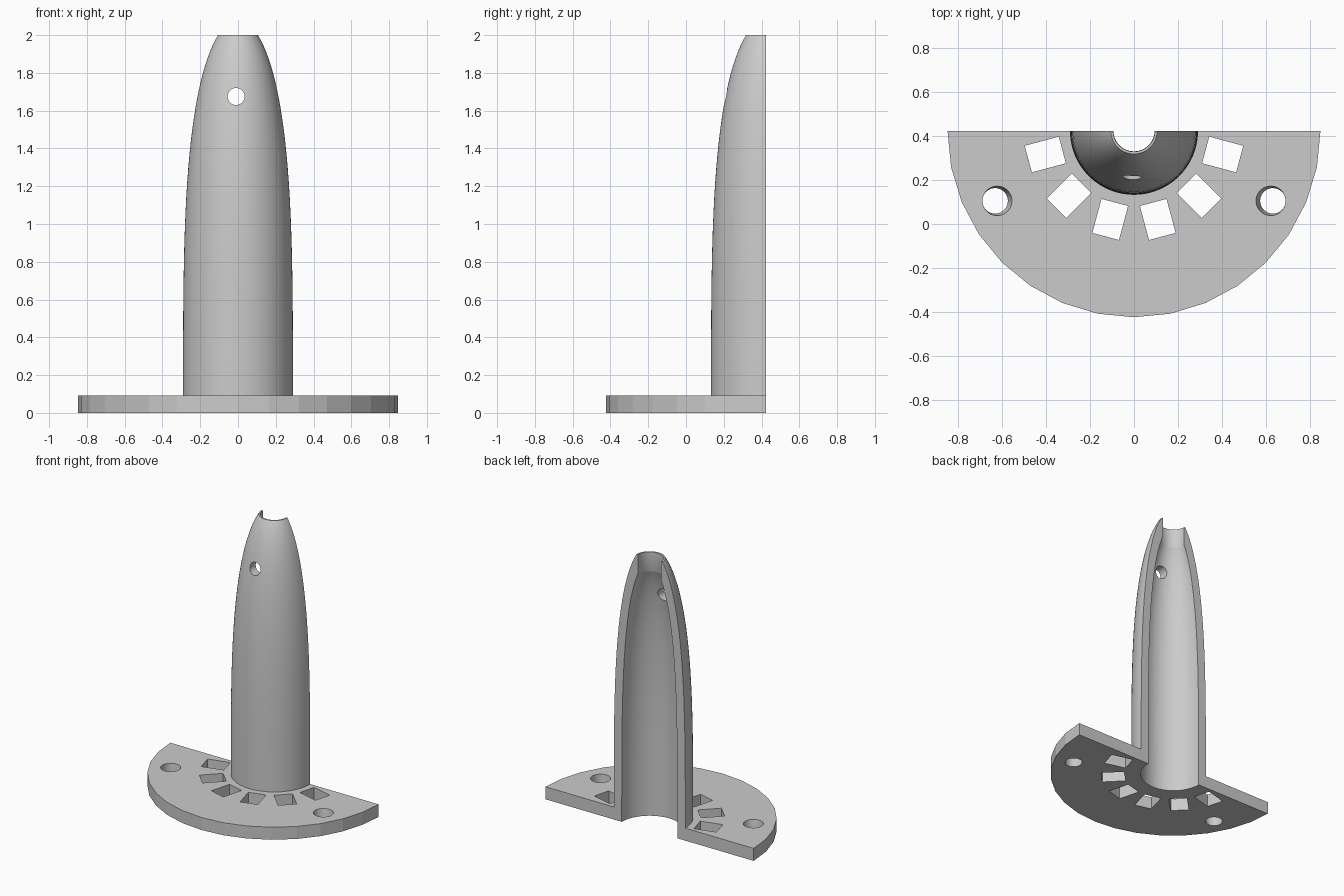
import bpy, bmesh
from math import sin, cos, pi, sqrt, radians
from mathutils import Matrix, Vector

if "Cube" in bpy.data.objects:
    bpy.data.objects.remove(bpy.data.objects["Cube"])

AXIS_Y = 0.4235      # the cut plane, which holds the tower axis
BASE_R, BASE_H = 0.847, 0.092
OUT_R, BORE_R, TIP_R = 0.291, 0.226, 0.095

grey = bpy.data.materials.new("plain grey")
grey.use_nodes = True
grey.diffuse_color = (0.6, 0.6, 0.6, 1)
grey.node_tree.nodes["Principled BSDF"].inputs["Base Color"].default_value = (0.6, 0.6, 0.6, 1)


def finish(bm, name):
    bmesh.ops.recalc_face_normals(bm, faces=bm.faces[:])
    mesh = bpy.data.meshes.new(name)
    bm.to_mesh(mesh)
    bm.free()
    mesh.materials.append(grey)
    obj = bpy.data.objects.new(name, mesh)
    bpy.context.collection.objects.link(obj)
    return obj


def cut(obj, cutters):
    """Subtract each cutter, then remove it."""
    bpy.context.view_layer.objects.active = obj
    for c in cutters:
        c.hide_render = True
        mod = obj.modifiers.new("hole", 'BOOLEAN')
        mod.operation = 'DIFFERENCE'
        mod.solver = 'EXACT'
        mod.object = c
        bpy.ops.object.modifier_apply(modifier=mod.name)
        bpy.data.objects.remove(c)


def half_arc(radius, steps):
    """Points from +x round the front to -x."""
    return [(radius * cos(pi * i / steps), AXIS_Y - radius * sin(pi * i / steps))
            for i in range(steps + 1)]


# Half-round base plate with the bore notch
bm = bmesh.new()
outline = half_arc(BASE_R, 16) + half_arc(BORE_R, 48)[::-1]
face = bm.faces.new([bm.verts.new((x, y, 0)) for x, y in outline])
solid = bmesh.ops.extrude_face_region(bm, geom=[face])["geom"]
bmesh.ops.translate(bm, verts=[v for v in solid if isinstance(v, bmesh.types.BMVert)],
                    vec=(0, 0, BASE_H))
base = finish(bm, "base_plate")

# Ring of square slots around the tower
cutters = []
for k in range(6):
    a = -radians(15 + 30 * k)
    bm = bmesh.new()
    bmesh.ops.create_cube(bm, size=1, matrix=Matrix.Translation((0, AXIS_Y, 0))
                          @ Matrix.Rotation(a, 4, 'Z')
                          @ Matrix.Translation((0.417, 0, 0))
                          @ Matrix.Diagonal((0.16, 0.125, 0.5, 1)))
    cutters.append(finish(bm, "slot_cutter"))

# Screw holes, narrowing and leaning outward towards the underside
for side in (-1, 1):
    bm = bmesh.new()
    bmesh.ops.create_cone(bm, cap_ends=True, segments=40, radius1=0.057,
                          radius2=0.068, depth=BASE_H + 0.02)
    for v in bm.verts:
        v.co += Vector((side * (0.632 if v.co.z < 0 else 0.62), 0.105, BASE_H / 2))
    cutters.append(finish(bm, "screw_cutter"))
cut(base, cutters)


# Half tower shell: tapering outside, tapering bore, straight hole at the tip
def taper(radius, height, z):
    return radius * sqrt(1 - (z / height) ** 3.62)


def levels(top, n):
    return [BASE_H + (top - BASE_H) * (1 - (1 - i / n) ** 1.6) for i in range(n + 1)]


profile = [(taper(OUT_R, 2.079, z), z) for z in levels(2.0, 28)]
profile += [(TIP_R, 2.0)]
profile += [(taper(BORE_R, 1.961, z), z) for z in levels(1.862, 24)[::-1]]

bm = bmesh.new()
rings = []
for i in range(49):
    a = pi * i / 48
    rings.append([bm.verts.new((r * cos(a), AXIS_Y - r * sin(a), z)) for r, z in profile])
n = len(profile)
for a, b in zip(rings, rings[1:]):
    for j in range(n):
        k = (j + 1) % n
        bm.faces.new((a[j], a[k], b[k], b[j]))
bm.faces.new(rings[0])
bm.faces.new(rings[-1][::-1])
tower = finish(bm, "tower_shell")

# Small round hole through the upper front wall
bm = bmesh.new()
bmesh.ops.create_cone(bm, cap_ends=True, segments=32, radius1=0.045, radius2=0.045, depth=0.4,
                      matrix=Matrix.Translation((-0.01, AXIS_Y - 0.21, 1.675))
                      @ Matrix.Rotation(pi / 2, 4, 'X'))
cut(tower, [finish(bm, "pin_cutter")])

bpy.ops.object.select_all(action='DESELECT')
tower.select_set(True)
bpy.context.view_layer.objects.active = tower
bpy.ops.object.shade_smooth_by_angle(angle=radians(30))
